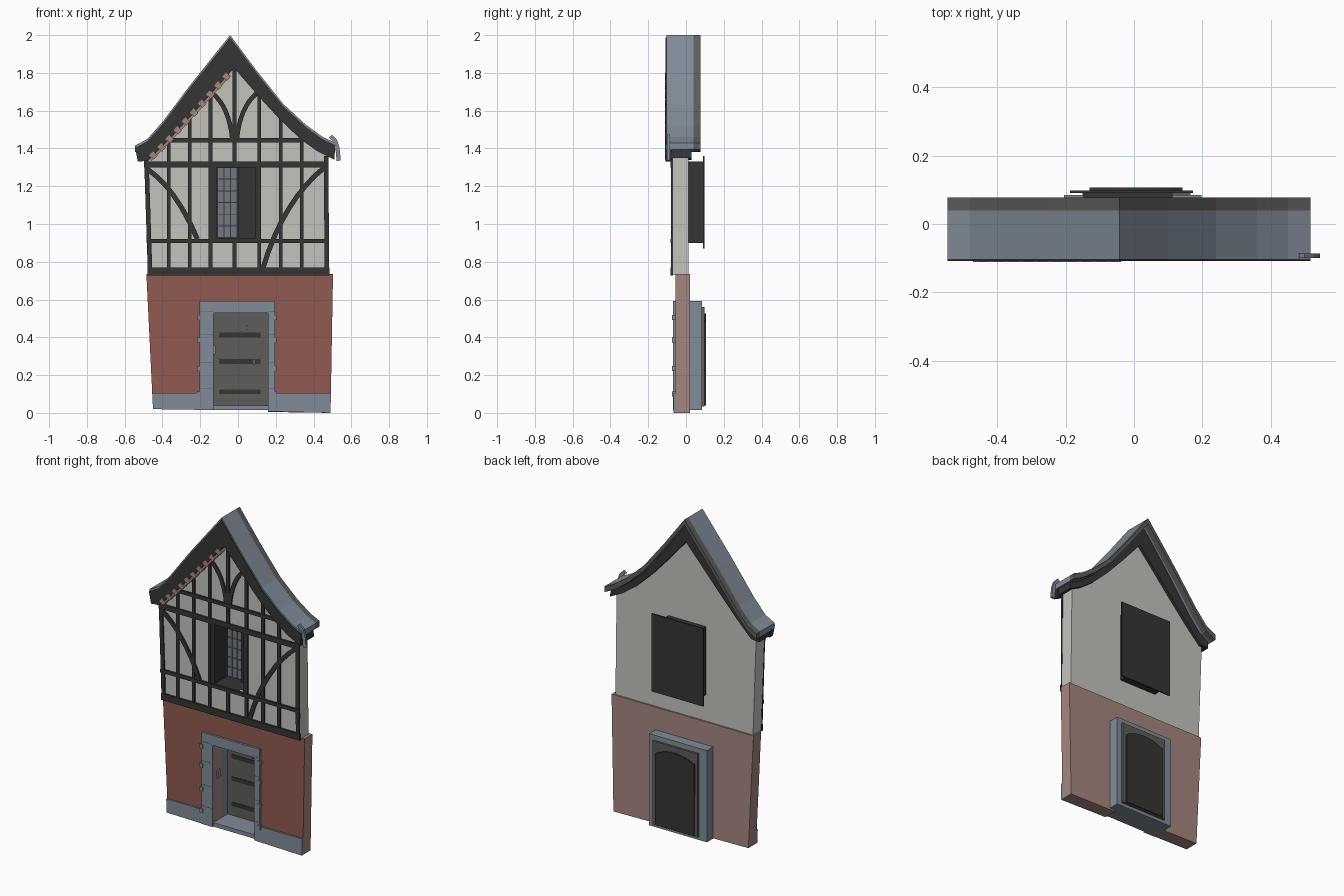
import bpy, bmesh
from mathutils import Vector

cube = bpy.data.objects.get("Cube")
if cube:
    bpy.data.objects.remove(cube, do_unlink=True)


def material(name, r, g, b):
    m = bpy.data.materials.new(name)
    m.use_nodes = True
    m.diffuse_color = (r, g, b, 1)
    bsdf = next(n for n in m.node_tree.nodes if n.type == 'BSDF_PRINCIPLED')
    bsdf.inputs["Base Color"].default_value = (r, g, b, 1)
    bsdf.inputs["Roughness"].default_value = 0.9
    return m


TIMBER = material("dark timber", .035, .035, .034)
PLASTER = material("plaster", .55, .55, .51)
RED = material("red brick", .29, .1, .085)
PALE = material("pale brick", .38, .24, .215)
STONE = material("blue grey stone", .22, .26, .315)
GREY = material("weathered grey", .11, .11, .105)
GLASS = material("window glass", .17, .19, .23)


def prism(name, pts, y0, y1, mat, front=None):
    """Outline in x, z pushed from y0 to y1; front is an optional second colour."""
    bm = bmesh.new()
    face = bm.faces.new([bm.verts.new((x, y0, z)) for x, z in pts])
    ext = bmesh.ops.extrude_face_region(bm, geom=[face], use_keep_orig=True)
    moved = [v for v in ext["geom"] if isinstance(v, bmesh.types.BMVert)]
    bmesh.ops.translate(bm, verts=moved, vec=(0, y1 - y0, 0))
    bmesh.ops.recalc_face_normals(bm, faces=bm.faces[:])
    me = bpy.data.meshes.new(name)
    me.materials.append(mat)
    if front:
        me.materials.append(front)
        for f in bm.faces:
            f.normal_update()
            f.material_index = int(f.normal.y < -.9)
    bm.to_mesh(me)
    bm.free()
    ob = bpy.data.objects.new(name, me)
    bpy.context.collection.objects.link(ob)
    return ob


def box(name, x0, x1, z0, z1, y0, y1, mat):
    return prism(name, [(x0, z0), (x1, z0), (x1, z1), (x0, z1)], y0, y1, mat)


def beam(name, pts, width, y0=-.079, y1=-.068, mat=TIMBER):
    """Plank of even width that follows a path in x, z."""
    pts = [Vector(p) for p in pts]
    left, right = [], []
    for i, p in enumerate(pts):
        d = (pts[min(i + 1, len(pts) - 1)] - pts[max(i - 1, 0)]).normalized()
        n = Vector((-d.y, d.x)) * width / 2
        left.append(p + n)
        right.append(p - n)
    return prism(name, [tuple(p) for p in left + right[::-1]], y0, y1, mat)


def arc(a, b, c, steps=8):
    """Points of a curve from a to c, pulled towards b."""
    a, b, c = Vector(a), Vector(b), Vector(c)
    ts = [i / steps for i in range(steps + 1)]
    return [tuple(a * (1 - t) ** 2 + b * 2 * t * (1 - t) + c * t * t) for t in ts]


def lower(pts, dz):
    return [(x, z - dz) for x, z in pts]


def height_on(pts, x):
    for (xa, za), (xb, zb) in zip(pts, pts[1:]):
        if xa <= x <= xb:
            return za + (zb - za) * (x - xa) / (xb - xa)


# Roof outlines: top line and lower edge of the gable board
top = [(-.545, 1.415), (-.48, 1.45), (-.4, 1.54), (-.25, 1.74), (-.042, 2),
       (.1, 1.81), (.24, 1.635), (.36, 1.525), (.45, 1.46), (.515, 1.43)]
under = [(-.53, 1.33), (-.475, 1.335), (-.37, 1.44), (-.25, 1.57), (-.02, 1.825),
         (.11, 1.675), (.22, 1.555), (.33, 1.45), (.42, 1.385), (.51, 1.34)]

# Ground floor wall with a door opening
prism("lower_wall", [(-.45, .02), (-.13, .015), (-.13, .53), (.16, .53), (.16, .005),
                     (.49, 0), (.503, .735), (-.485, .735)], -.055, .022, PALE, RED)
prism("plinth_left", [(-.45, .02), (-.135, .015), (-.135, .105), (-.454, .105)],
      -.066, -.05, STONE)
prism("plinth_right", [(.16, .008), (.49, 0), (.492, .105), (.16, .105)],
      -.066, -.05, STONE)

# Door surround and passage
box("door_jamb_left", -.205, -.13, .015, .53, -.068, .085, STONE)
box("door_jamb_right", .158, .197, .015, .53, -.068, .085, STONE)
box("door_lintel", -.205, .197, .53, .592, -.068, .085, STONE)
box("door_step", -.13, .158, .015, .04, -.06, .085, STONE)
for z in (.1, .235, .385, .505):
    box("quoin_left", -.217, -.195, z - .013, z + .013, -.073, -.04, STONE)
    box("quoin_right", .185, .205, z - .013, z + .013, -.073, -.04, STONE)
    for x0, x1 in ((-.203, -.133), (.16, .195)):
        box("stone_joint", x0, x1, z + .029, z + .032, -.0685, -.067, GREY)

# Arched door at the back of the passage
arch = [(-.13, .48)] + arc((-.13, .49), (.014, .56), (.142, .49)) + [(.142, .48)]
prism("door_spandrel", [(-.13, .535), (.158, .535), (.158, .04), (.142, .04)]
      + arch[::-1] + [(-.13, .48)], .08, .092, GREY)
prism("door_leaf", [(-.129, .04)] + arch[1:-1] + [(.142, .04)], .086, .106, TIMBER)
for z in (.1, .26, .4):
    box("door_rail", -.1, .12, z, z + .025, .08, .088, TIMBER)
box("door_back_surround", -.15, .165, .035, .56, .083, .098, GREY)
box("door_handle", -.13, -.118, .31, .36, -.03, -.005, PALE)
box("door_knocker", .043, .052, .44, .465, .07, .09, PALE)
box("door_latch", .08, .09, .255, .285, .07, .09, PALE)

# Upper wall with a window opening
upper = prism("upper_wall", [(-.475, .73), (.483, .73), (.475, 1.38)]
              + lower(under[1:-1][::-1], -.02) + [(-.497, 1.34)], -.07, .012, PLASTER)
cutter = box("window_cutter", -.135, .1, .925, 1.3, -.2, .2, TIMBER)
cutter.hide_render = True
cutter.hide_viewport = True
cutter.display_type = 'WIRE'
cut = upper.modifiers.new("window opening", 'BOOLEAN')
cut.operation = 'DIFFERENCE'
cut.solver = 'EXACT'
cut.object = cutter

# Window box, leaded panes and back panel
for name, x0, x1, z0, z1 in (("window_side_left", -.147, -.11, .9, 1.33),
                             ("window_side_right", .09, .113, .9, 1.33),
                             ("window_sill", -.147, .113, .9, .925),
                             ("window_head", -.147, .113, 1.3, 1.33)):
    box(name, x0, x1, z0, z1, -.075, .092, TIMBER)
box("window_back_panel", -.187, .172, .87, 1.36, .09, .098, TIMBER)
for col in range(3):
    for row in range(6):
        x, z = -.107 + col * .035, .93 + row * .062
        box("window_pane", x, x + .03, z, z + .057, .05, .058, GLASS)
box("window_lead", -.112, .0, .925, 1.305, .056, .062, TIMBER)
box("window_shutter", .0, .1, .925, 1.305, .03, .06, TIMBER)

# Timber rails and corner posts
for z, w, x0, x1 in ((.749, .042, -.478, .485), (.91, .022, -.485, .48),
                     (1.315, .032, -.497, .478), (1.443, .022, -.37, .34)):
    beam("timber_rail", [(x0, z), (x1, z)], w, -.081)
beam("corner_post_left", [(-.465, .73), (-.485, 1.34)], .024)
beam("corner_post_right", [(.47, .73), (.467, 1.36)], .024)

# Studs that run up under the gable board
for x in (-.367, -.256, -.145, .112, .226, .338):
    beam("timber_stud", [(x, .74), (x, height_on(under, x) + .03)], .02)
beam("short_stud", [(-.018, .74), (-.018, .91)], .02)
beam("king_post", [(-.018, 1.32), (-.018, 1.85)], .022)

# Curved braces
beam("brace_left", arc((-.48, 1.29), (-.33, 1.19), (-.215, .92)), .026)
beam("brace_right", arc((.465, 1.305), (.24, 1.13), (.13, .76)), .026)
for s in (-1, 1):
    beam("gable_brace", arc((-.018 + s * .115, 1.69), (-.018 + s * .03, 1.62),
                            (-.018 + s * .012, 1.45)), .024)

# Roof slab, rear trim, lining and gable board
slab = top + lower(top, .035)[::-1]
prism("roof_slab", slab, -.104, .04, STONE)
prism("roof_rear_trim", slab, .04, .077, GREY)
lining = [(x * .97, z - .03) for x, z in top] + lower(under, -.01)[::-1]
prism("roof_lining", lining, -.08, .03, TIMBER)
prism("gable_board", lower(top, .012) + under[::-1], -.108, -.076, TIMBER)
beam("gable_end_cap", [(.49, 1.465), (.515, 1.44), (.527, 1.4), (.533, 1.335)],
     .022, -.1, -.086, STONE)

# Stepped brick course under the left side of the gable
beam("brick_course", [(-.465, 1.34)] + lower(under[2:4], .006) + [(-.045, 1.79)],
     .016, -.1, -.07, PALE)
for i in range(10):
    x = -.45 + i * .043
    z = height_on(under, x)
    beam("brick_tooth", [(x - .008, z - .008), (x + .012, z + .014)], .034,
         -.111, -.09, PALE)
